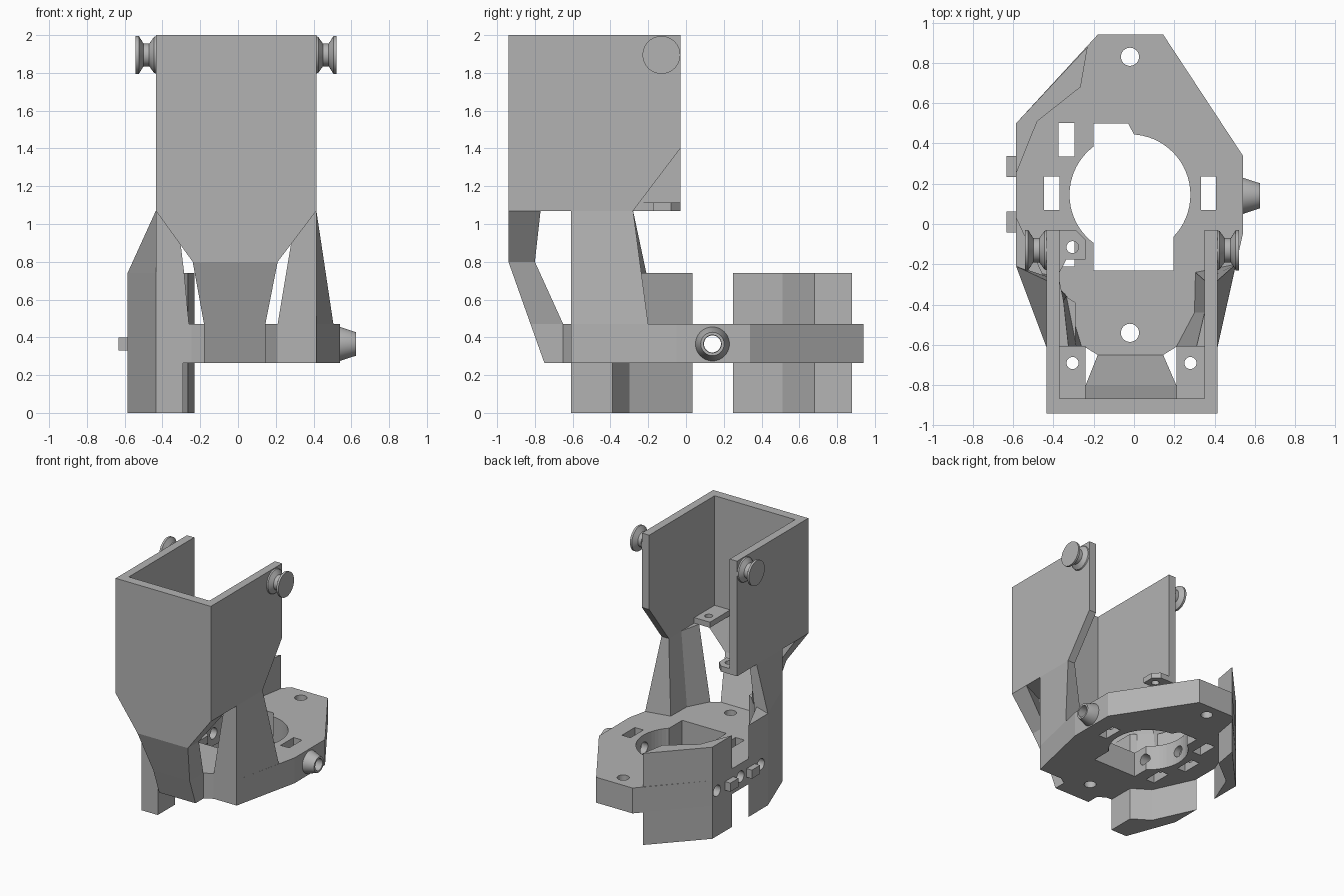
import bpy, bmesh, math
from mathutils import Matrix, Vector

cube = bpy.data.objects.get("Cube")
if cube:
    bpy.data.objects.remove(cube, do_unlink=True)

grey = bpy.data.materials.new("plain_grey")
grey.use_nodes = True
COLOUR = (0.45, 0.45, 0.45, 1)
grey.diffuse_color = COLOUR
grey.node_tree.nodes["Principled BSDF"].inputs["Base Color"].default_value = COLOUR


def finish(name, bm):
    bmesh.ops.recalc_face_normals(bm, faces=bm.faces)
    mesh = bpy.data.meshes.new(name)
    bm.to_mesh(mesh)
    bm.free()
    mesh.materials.append(grey)
    obj = bpy.data.objects.new(name, mesh)
    bpy.context.collection.objects.link(obj)
    return obj


def loft(name, rings):
    """Solid skinned through matching rings of 3D points."""
    bm = bmesh.new()
    loops = [[bm.verts.new(p) for p in ring] for ring in rings]
    for a, b in zip(loops, loops[1:]):
        for i in range(len(a)):
            j = (i + 1) % len(a)
            bm.faces.new((a[i], a[j], b[j], b[i]))
    bm.faces.new(loops[0])
    bm.faces.new(loops[-1])
    return finish(name, bm)


def prism(name, outline, z0, z1):
    return loft(name, [[(x, y, z) for x, y in outline] for z in (z0, z1)])


def box(name, x0, x1, y0, y1, z0, z1):
    return prism(name, [(x0, y0), (x1, y0), (x1, y1), (x0, y1)], z0, z1)


def hull(name, points):
    bm = bmesh.new()
    for p in points:
        bm.verts.new(p)
    bmesh.ops.convex_hull(bm, input=bm.verts)
    return finish(name, bm)


def lathe_x(name, profile, y, z, steps=40):
    """Round part along x from (x, radius) pairs."""
    turns = [2 * math.pi * i / steps for i in range(steps)]
    return loft(name, [[(x, y + r * math.cos(t), z + r * math.sin(t)) for t in turns]
                       for x, r in profile])


def round_z(x, y, r, z0, z1, steps=48):
    turns = [2 * math.pi * i / steps for i in range(steps)]
    return prism("cutter", [(x + r * math.cos(t), y + r * math.sin(t)) for t in turns], z0, z1)


def cut(targets, cutters):
    for c in cutters:
        c.hide_render = True
        for t in targets:
            mod = t.modifiers.new("cut", "BOOLEAN")
            mod.operation = "DIFFERENCE"
            mod.solver = "EXACT"
            mod.object = c
            bpy.context.view_layer.objects.active = t
            bpy.ops.object.modifier_apply(modifier=mod.name)
        bpy.data.objects.remove(c, do_unlink=True)


def smooth(obj):
    bpy.ops.object.select_all(action="DESELECT")
    obj.select_set(True)
    bpy.context.view_layer.objects.active = obj
    bpy.ops.object.shade_smooth_by_angle(angle=math.radians(25))


LOW, HIGH, NECK = 0.265, 0.47, 1.07
MID_Z = 0.365

# Base plate with its openings
plate = prism("base_plate", [
    (-.18, .94), (.145, .94), (.54, .34), (.54, -.05), (.415, -.61), (.21, -.61),
    (.145, -.65), (-.18, -.65), (-.245, -.61), (-.435, -.61), (-.585, -.21), (-.585, .5)],
    LOW, HIGH)
cut([plate], [
    round_z(-.02, .145, .3, .1, .6, 64),
    box("cutter", -.2, .195, -.23, .145, .1, .6),
    prism("cutter", [(-.2, .15), (0, .15), (0, .445), (-.03, .5), (-.2, .5)], .1, .6),
    round_z(-.02, .83, .045, .1, .6),
    round_z(-.02, -.54, .045, .1, .6)])
for sx, sy in ((-.335, .418), (-.335, -.128)):
    cut([plate], [box("cutter", sx - .04, sx + .04, sy - .083, sy + .083, .1, .6)])
for sx in (-.408, .37):
    cut([plate], [box("cutter", sx - .038, sx + .038, .07, .235, .1, .6)])

# Tall side panels on the right-hand flank
back_panel = prism("rear_side_panel", [
    (-.585, .25), (-.585, .5), (-.23, .88), (-.265, .68), (-.48, .51)], 0, .74)
front_panel = prism("front_side_panel", [
    (-.585, .035), (-.585, -.21), (-.435, -.61), (-.29, -.61), (-.29, -.39), (-.43, -.3)], 0, .74)

# Sideways bores and locating bumps
for y in (.44, .14, -.12):
    cut([plate, back_panel, front_panel],
        [lathe_x("cutter", [(-.7, .045), (-.2, .045)], y, MID_Z)])
for y in (.285, .01):
    box("locating_bump", -.632, -.58, y - .052, y + .052, .33, .4)

# Tapered nozzle with a through bore
nozzle = lathe_x("nozzle", [(.5, .09), (.54, .09), (.625, .062)], .14, MID_Z)
cut([plate, nozzle], [lathe_x("cutter", [(.15, .047), (.7, .047)], .14, MID_Z)])
smooth(nozzle)


def ring(z, outline):
    return [(x, y, z) for x, y in outline]


# Side struts carrying the holder
loft("left_strut", [
    ring(HIGH - .05, [(.415, -.61), (.505, -.2), (.305, -.24), (.3, -.44), (.21, -.61)]),
    ring(HIGH, [(.415, -.61), (.505, -.2), (.305, -.24), (.3, -.44), (.21, -.61)]),
    ring(NECK, [(.415, -.61), (.415, -.28), (.35, -.28), (.35, -.44), (.31, -.61)])])
loft("right_strut", [
    ring(HIGH - .05, [(-.435, -.61), (-.585, -.21), (-.43, -.25), (-.33, -.36), (-.255, -.61)]),
    ring(.74, [(-.435, -.61), (-.585, -.21), (-.42, -.27), (-.335, -.36), (-.285, -.61)]),
    ring(NECK, [(-.435, -.61), (-.435, -.28), (-.37, -.28), (-.35, -.38), (-.325, -.61)])])


# Front strut, bent and flaring up to the holder
def bar(z, x0, x1, y0, y1):
    return [(x0, y0, z), (x1, y0, z), (x1, y1, z), (x0, y1, z)]


loft("front_strut", [
    bar(LOW, -.18, .145, -.75, -.65), bar(HIGH, -.18, .145, -.823, -.65),
    bar(.8, -.24, .21, -.94, -.8), bar(NECK, -.435, .415, -.94, -.865)])
for edge, inner in ((-.435, -.24), (.415, .21)):
    hull("strut_gusset", [
        (edge, -.94, NECK), (edge, -.77, NECK), (inner, -.94, .8), (inner, -.8, .8),
        (inner, -.865, NECK), (inner, -.94, NECK)])

# Open-backed holder walls
box("holder_front_wall", -.435, .415, -.94, -.865, NECK, 2)
box("holder_right_wall", -.435, -.37, -.9, -.03, NECK, 2)
side = [(-.9, NECK), (-.28, NECK), (-.03, 1.4), (-.03, 2), (-.9, 2)]
loft("holder_left_wall", [[(x, y, z) for y, z in side] for x in (.35, .415)])

# Mounting tabs inside the holder floor
rear_tab = prism("rear_tab", [
    (-.38, -.03), (-.29, -.03), (-.24, -.08), (-.24, -.175), (-.335, -.175), (-.38, -.26)],
    NECK, 1.115)
cut([rear_tab], [round_z(-.305, -.115, .03, .9, 1.3, 24)])
for x0, x1, hx in ((-.38, -.24, -.305), (.21, .36, .28)):
    tab = box("front_tab", x0, x1, -.88, -.605, NECK, 1.115)
    gussets = [o for o in bpy.data.objects if o.name.startswith("strut_gusset")]
    cut([tab] + gussets, [round_z(hx, -.69, .03, .8, 1.3, 24)])

# Waisted knobs on both holder walls
for face, way in ((.41, 1), (-.43, -1)):
    knob = lathe_x("knob", [(face + way * d, r) for d, r in (
        (0, .1), (.015, .095), (.04, .06), (.07, .06), (.095, .1), (.112, .1))], -.13, 1.895)
    smooth(knob)
